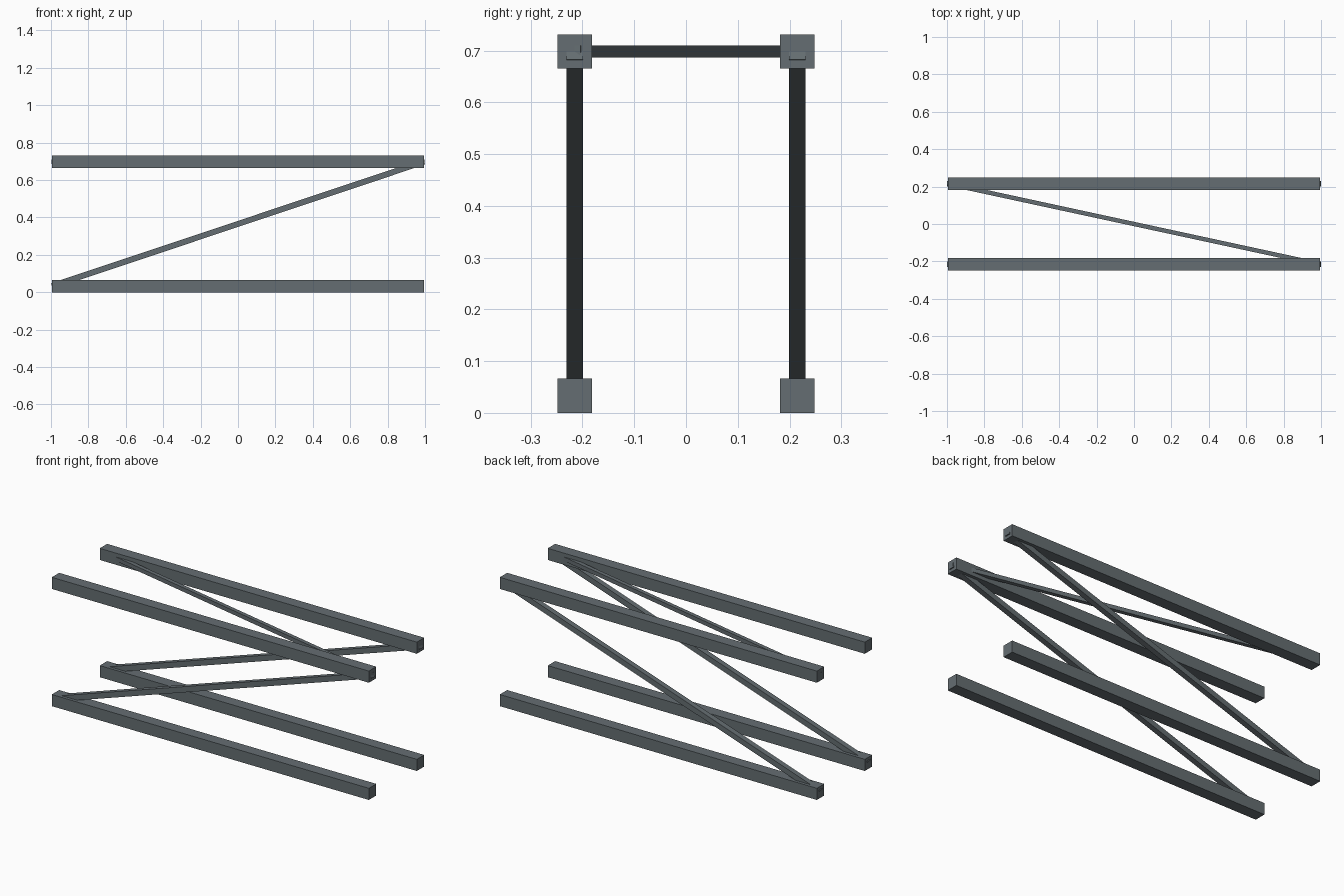
import bpy
from mathutils import Vector

if "Cube" in bpy.data.objects:
    bpy.data.objects.remove(bpy.data.objects["Cube"])

steel = bpy.data.materials.new("dark grey steel")
steel.diffuse_color = (0.13, 0.155, 0.168, 1)
steel.use_nodes = True
steel.node_tree.nodes["Principled BSDF"].inputs["Base Color"].default_value = steel.diffuse_color

HALF_X, HALF_Y = 0.995, 0.215   # chord half length, chord centre offset
LOW, HIGH = 0.033, 0.698        # chord centre heights
CHORD, BRACE, TOP_BRACE = 0.066, 0.031, 0.023


def beam(name, start, end, size):
    """Square bar running between two points, sides kept level."""
    a, b = Vector(start), Vector(end)
    bpy.ops.mesh.primitive_cube_add(size=1, location=(a + b) / 2)
    ob = bpy.context.object
    ob.name = name
    d = (b - a).normalized()
    side = Vector((0, 0, 1)).cross(d).normalized()
    up = d.cross(side)
    for v in ob.data.vertices:
        x, y, z = v.co
        v.co = d * (x * (b - a).length) + side * (y * size) + up * (z * size)
    ob.data.materials.append(steel)
    return ob


for label, y in (("front", -HALF_Y), ("back", HALF_Y)):
    # Long chords
    beam(label + "_lower_chord", (-HALF_X, y, LOW), (HALF_X, y, LOW), CHORD)
    beam(label + "_upper_chord", (-HALF_X, y, HIGH), (HALF_X, y, HIGH), CHORD)
    # Side diagonal, rising to the right
    beam(label + "_diagonal_brace", (-HALF_X, y, LOW), (HALF_X, y, HIGH), BRACE)

# Diagonal across the top
beam("top_diagonal_brace", (-HALF_X, HALF_Y, HIGH), (HALF_X, -HALF_Y, HIGH), TOP_BRACE)
